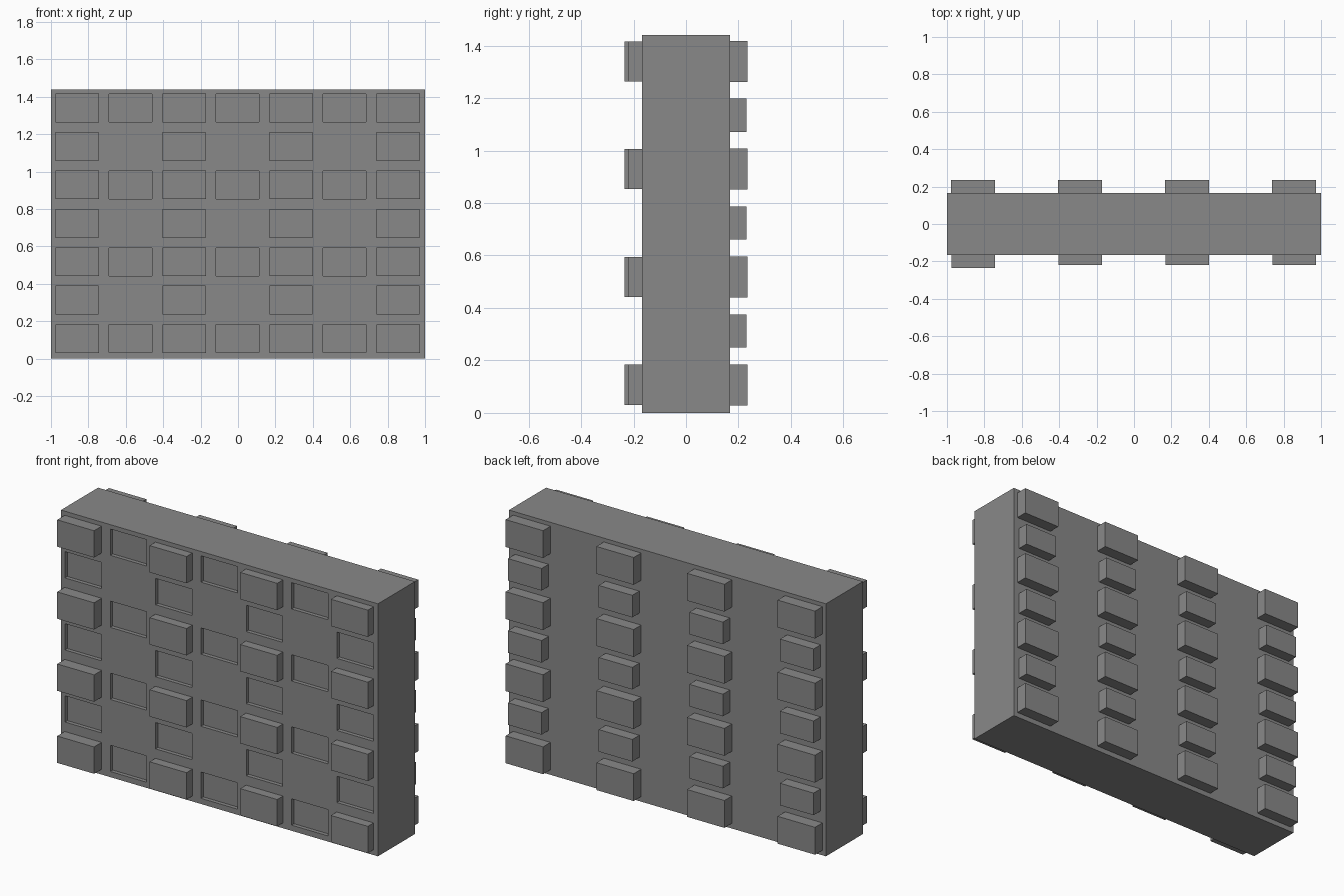
import bpy, bmesh
from mathutils import Matrix, Vector

if "Cube" in bpy.data.objects:
    bpy.data.objects.remove(bpy.data.objects["Cube"])

FACE = 0.167            # half thickness of the slab
HEIGHT = 1.44
COLS = [-0.86 + 0.286 * i for i in range(7)]
ROWS = [0.107 + 0.2055 * i for i in range(7)]

# Dark grey for all parts
dark = bpy.data.materials.new("dark_grey")
dark.diffuse_color = (0.25, 0.25, 0.25, 1)
dark.use_nodes = True
dark.node_tree.nodes["Principled BSDF"].inputs["Base Color"].default_value = dark.diffuse_color


def boxes(name, items):
    """One object made of boxes given as (centre x, centre z, width, height, y0, y1)."""
    bm = bmesh.new()
    for x, z, w, h, y0, y1 in items:
        m = Matrix.Translation((x, (y0 + y1) / 2, z)) @ Matrix.Diagonal(Vector((w, y1 - y0, h, 1)))
        bmesh.ops.create_cube(bm, size=1, matrix=m)
    me = bpy.data.meshes.new(name)
    bm.to_mesh(me)
    bm.free()
    me.materials.append(dark)
    ob = bpy.data.objects.new(name, me)
    bpy.context.collection.objects.link(ob)
    return ob


# Sort the front grid into raised blocks and sunken pockets
raised, pockets, back = [], [], []
for r, z in enumerate(ROWS):
    for c, x in enumerate(COLS):
        if r % 2 == 0 and c % 2 == 0:
            out = -0.235 if c == 0 else -0.219
            raised.append((x, z, 0.233, 0.153, out, -FACE))
        elif r % 2 == 0 or c % 2 == 0:
            pockets.append((x, z, 0.23, 0.15, -FACE - 0.1, -FACE + 0.022))
        # Back columns alternate large and small blocks
        if c % 2 == 0:
            if r % 2 == 0:
                back.append((x, z, 0.236, 0.156, FACE, 0.234))
            else:
                back.append((x, z, 0.212, 0.126, FACE, 0.23))

# Slab with pockets cut into the front
slab = boxes("wall_slab", [(0, HEIGHT / 2, 2, HEIGHT, -FACE, FACE)])
cutter = boxes("pocket_cutter", pockets)
cutter.hide_render = True
mod = slab.modifiers.new("pockets", 'BOOLEAN')
mod.operation = 'DIFFERENCE'
mod.solver = 'EXACT'
mod.object = cutter
bpy.context.view_layer.objects.active = slab
bpy.ops.object.modifier_apply(modifier=mod.name)
bpy.data.objects.remove(cutter)

# Raised blocks on both faces
boxes("front_blocks", raised)
boxes("back_blocks", back)
